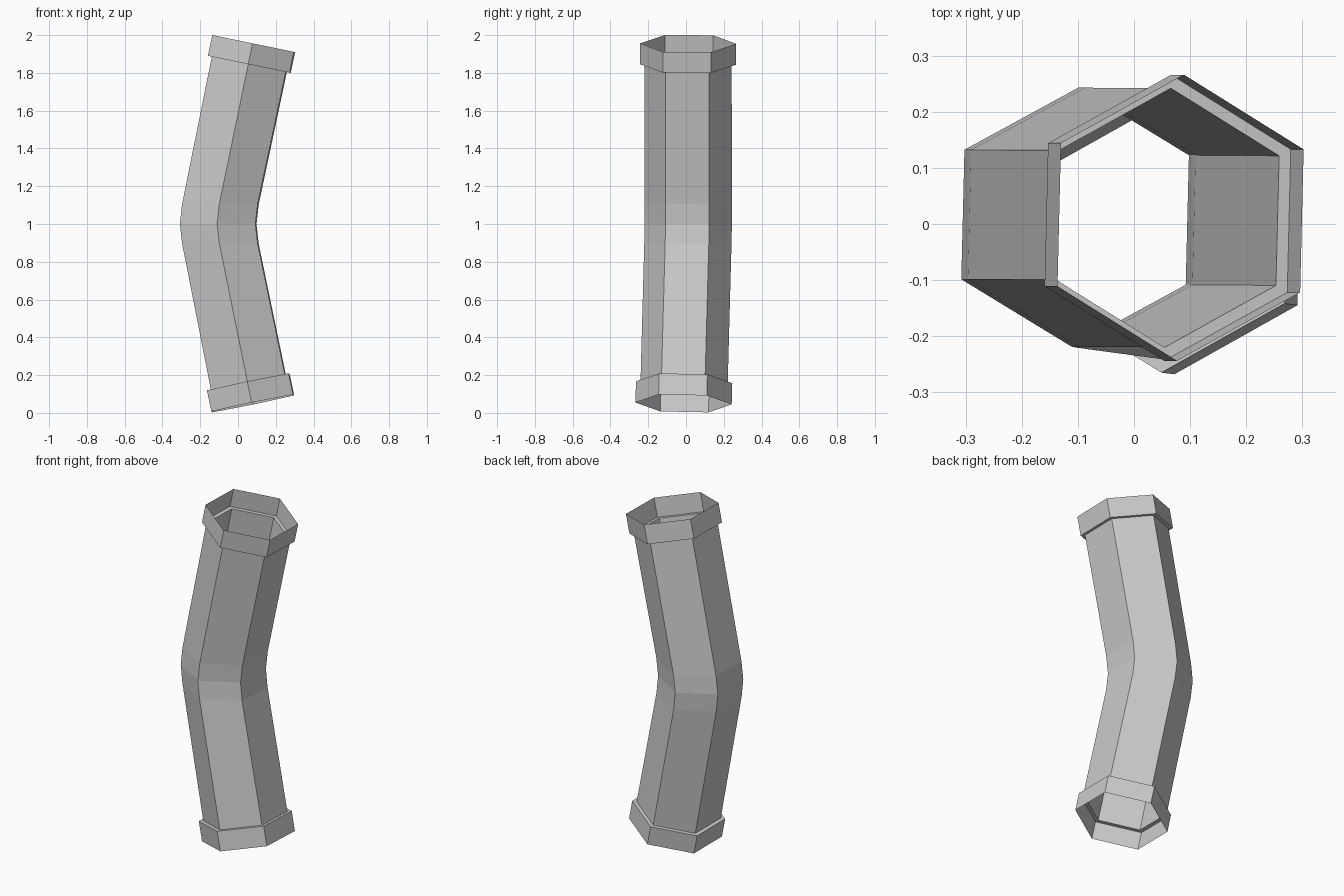
import bpy, bmesh, math
from mathutils import Vector

if "Cube" in bpy.data.objects:
    bpy.data.objects.remove(bpy.data.objects["Cube"])

R_PIPE, R_COLLAR = 0.231, 0.255
YAW = math.radians(-1.4)
UP = Vector((0.202, 0.0, 0.98)).normalized()        # axis of upper leg
LOW = Vector((-0.202, 0.024, 0.98)).normalized()    # axis of lower leg
MID = Vector((0, 0.012, 1)).normalized()

# Sections along the bent axis: centre, axis direction, hexagon radius
sections = [
    ((0.078, -0.013, 0.050), LOW, R_COLLAR),
    ((0.055, -0.010, 0.162), LOW, R_COLLAR),
    ((0.055, -0.010, 0.162), LOW, R_PIPE),
    ((-0.093, 0.010, 0.895), MID, R_PIPE),
    ((-0.105, 0.012, 1.000), MID, R_PIPE),
    ((-0.093, 0.012, 1.105), MID, R_PIPE),
    ((0.060, 0.011, 1.845), UP, R_PIPE),
    ((0.060, 0.011, 1.845), UP, R_COLLAR),
    ((0.083, 0.011, 1.955), UP, R_COLLAR),
]


def hex_ring(bm, centre, axis, radius):
    side = Vector((math.cos(YAW), math.sin(YAW), 0))
    e1 = (side - axis * side.dot(axis)).normalized()
    e2 = axis.cross(e1)
    ring = []
    for k in range(6):
        a = math.radians(30 + 60 * k)
        offset = (e1 * math.cos(a) + e2 * math.sin(a)) * radius
        ring.append(bm.verts.new(Vector(centre) + offset))
    return ring


# Bent hexagonal pipe with a stepped open collar at each end
bm = bmesh.new()
rings = [hex_ring(bm, *s) for s in sections]
for lower, upper in zip(rings, rings[1:]):
    for k in range(6):
        n = (k + 1) % 6
        bm.faces.new((lower[k], lower[n], upper[n], upper[k]))
mesh = bpy.data.meshes.new("bent_pipe")
bm.to_mesh(mesh)
bm.free()
pipe = bpy.data.objects.new("bent_pipe", mesh)
bpy.context.collection.objects.link(pipe)
